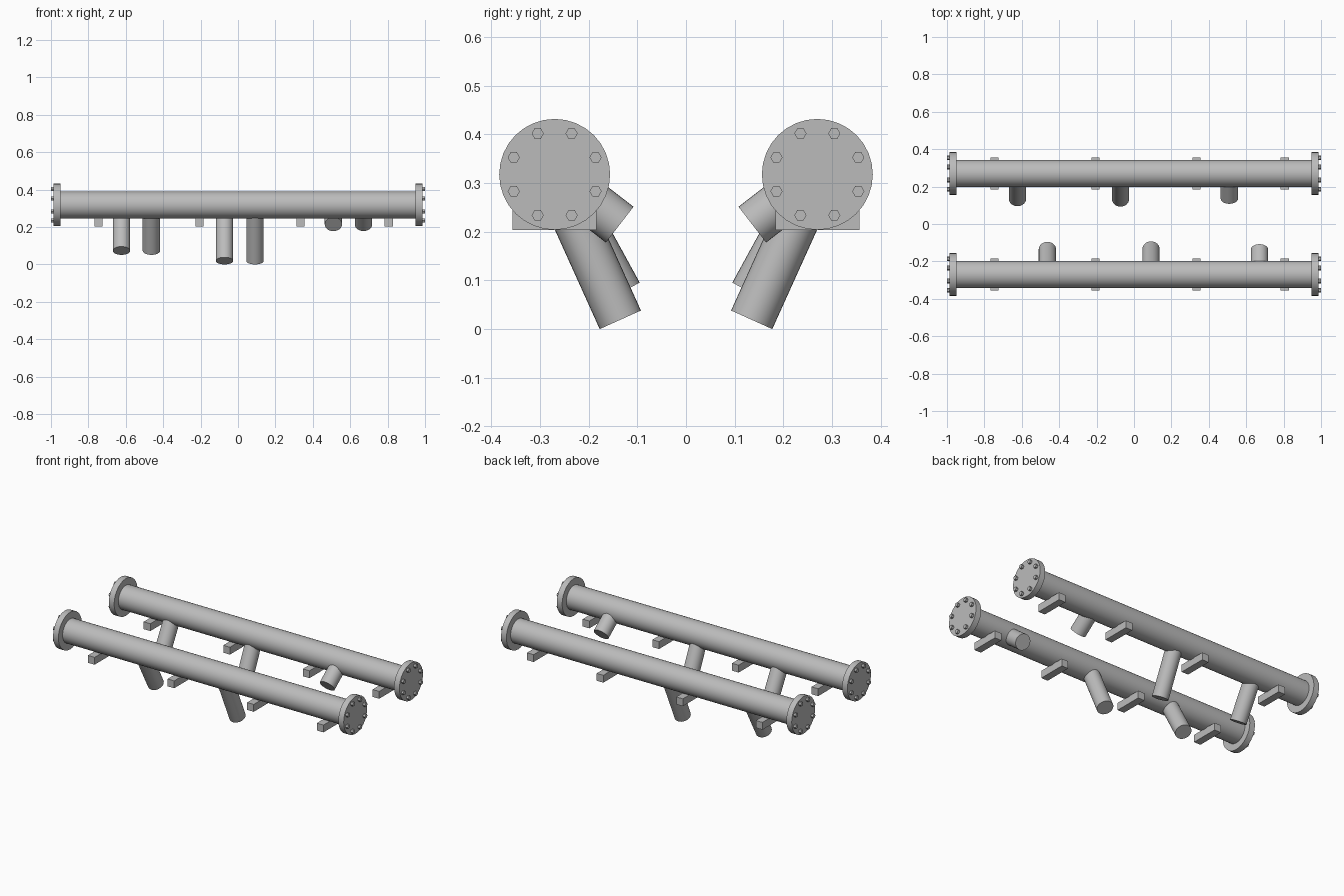
import bpy
from math import sin, cos, radians, pi
from mathutils import Vector

cube = bpy.data.objects.get("Cube")
if cube:
    bpy.data.objects.remove(cube, do_unlink=True)

steel = bpy.data.materials.new("grey steel")
steel.use_nodes = True
GREY = (0.5, 0.5, 0.5, 1)
steel.diffuse_color = GREY
steel.node_tree.nodes["Principled BSDF"].inputs["Base Color"].default_value = GREY

PIPE_Y, PIPE_Z = 0.27, 0.318
FLANGE_IN, FLANGE_OUT, BOLT_OUT = 0.95, 0.986, 1.0


def finish(name, smooth):
    ob = bpy.context.object
    ob.name = name
    ob.data.materials.append(steel)
    if smooth:
        bpy.ops.object.shade_smooth_by_angle(angle=radians(35))
    return ob


def rod(name, start, end, radius, sides=32, smooth=True):
    """Closed cylinder between two points."""
    a, b = Vector(start), Vector(end)
    bpy.ops.mesh.primitive_cylinder_add(
        vertices=sides, radius=radius, depth=(b - a).length, location=(a + b) / 2,
        rotation=(b - a).to_track_quat('Z', 'Y').to_euler())
    return finish(name, smooth)


def box(name, centre, size):
    bpy.ops.mesh.primitive_cube_add(size=1, location=centre)
    bpy.context.object.scale = size
    bpy.ops.object.transform_apply(location=False, rotation=False, scale=True)
    return finish(name, False)


# Branch angle from vertical (degrees) and length
BRANCHES = [(28.7, 0.279), (24.3, 0.328), (52.3, 0.169)]
BRANCH_X = {"front": (-0.463, 0.091, 0.671), "back": (-0.623, -0.072, 0.51)}
SUPPORT_X = (-0.746, -0.206, 0.334, 0.807)

for label, side in (("front", -1), ("back", 1)):
    y = side * PIPE_Y

    # Main header pipe
    rod(label + "_header_pipe", (-FLANGE_IN, y, PIPE_Z), (FLANGE_IN, y, PIPE_Z), 0.073, 48)

    # Blind flanges with a ring of hexagonal bolt heads
    for end, sx in (("left", 1), ("right", -1)):
        rod(f"{label}_{end}_flange", (sx * FLANGE_IN, y, PIPE_Z),
            (sx * FLANGE_OUT, y, PIPE_Z), 0.114)
        for i in range(8):
            a = (i + 0.5) * pi / 4
            by, bz = y + 0.091 * cos(a), PIPE_Z + 0.091 * sin(a)
            bolt = rod(f"{label}_{end}_bolt", (sx * (FLANGE_OUT - 0.005), by, bz),
                       (sx * BOLT_OUT, by, bz), 0.0125, 6, False)
            # Turn the hexagon so that its points lie along y
            corner = bolt.matrix_basis.to_3x3() @ bolt.data.vertices[0].co
            if abs(corner.y) < abs(corner.z):
                bolt.rotation_euler.rotate_axis('Z', pi / 6)

    # Branch pipes leaning down and inwards
    for x, (tilt, length) in zip(BRANCH_X[label], BRANCHES):
        t = radians(tilt)
        rod(label + "_branch_pipe", (x, y, PIPE_Z),
            (x, y - side * length * sin(t), PIPE_Z - length * cos(t)), 0.0465)

    # Support bars under the header
    for x in SUPPORT_X:
        box(label + "_support_bar", (x, y, 0.226), (0.045, 0.173, 0.045))
